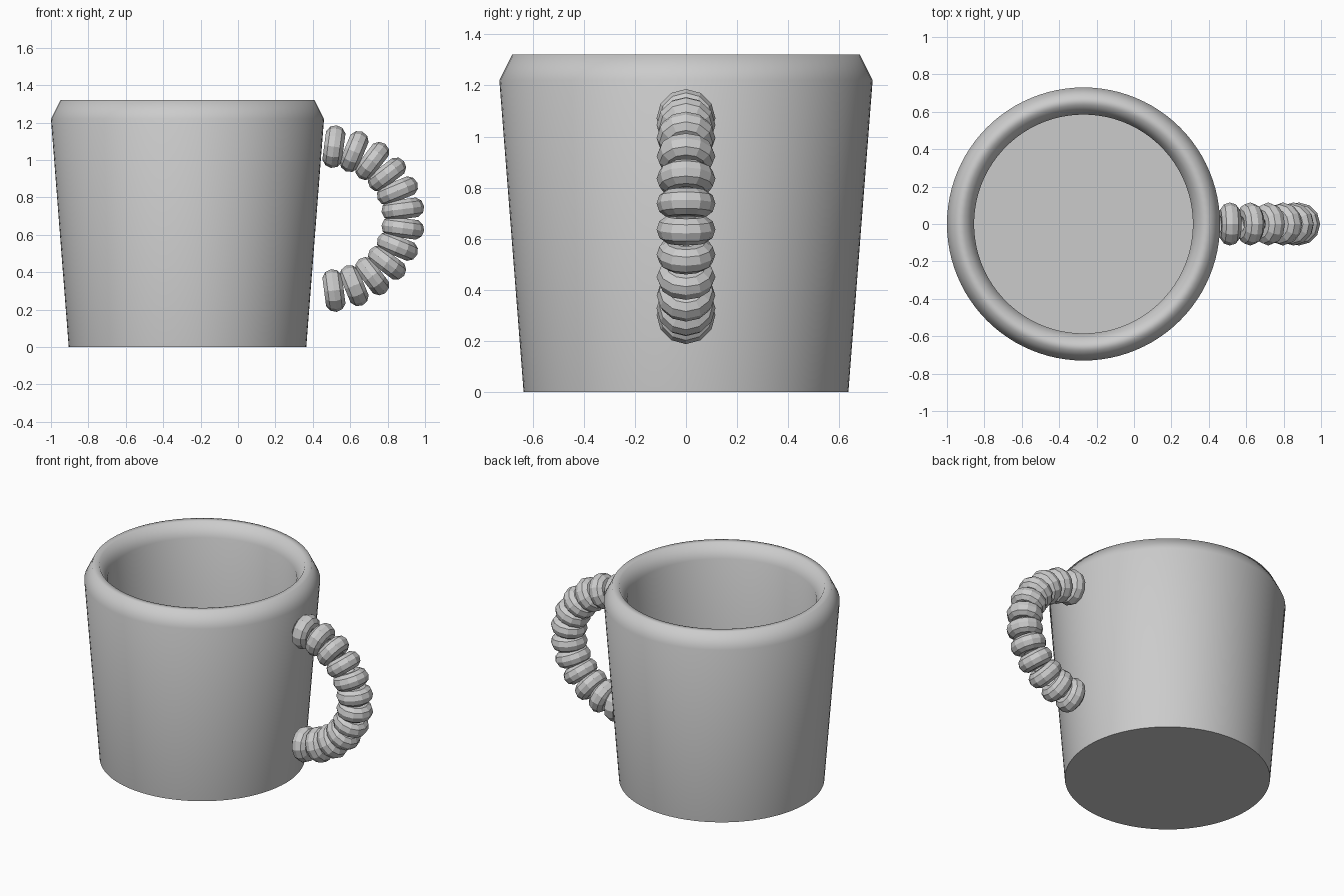
import bpy, bmesh, math

if "Cube" in bpy.data.objects:
    bpy.data.objects.remove(bpy.data.objects["Cube"])

CX = -0.27      # mug axis
SEG = 96


def finish(name, bm):
    bmesh.ops.recalc_face_normals(bm, faces=bm.faces[:])
    mesh = bpy.data.meshes.new(name)
    bm.to_mesh(mesh)
    bm.free()
    obj = bpy.data.objects.new(name, mesh)
    bpy.context.collection.objects.link(obj)
    return obj


# Mug body: lathed wall with chamfered rim, hollow inside
profile = [(0.635, 0), (0.73, 1.22), (0.68, 1.32), (0.635, 1.32),
           (0.585, 1.23), (0.585, 0.10)]
bm = bmesh.new()
rings = [[bm.verts.new((r * math.cos(2 * math.pi * i / SEG),
                        r * math.sin(2 * math.pi * i / SEG), z))
          for i in range(SEG)] for r, z in profile]
for a, b in zip(rings, rings[1:]):
    for i in range(SEG):
        j = (i + 1) % SEG
        bm.faces.new((a[i], a[j], b[j], b[i]))
bm.faces.new(rings[0])      # underside
bm.faces.new(rings[-1])     # inner floor
mug = finish("mug_body", bm)
mug.location.x = CX
bpy.context.view_layer.objects.active = mug
mug.select_set(True)
bpy.ops.object.shade_smooth_by_angle(angle=math.radians(70))
mug.select_set(False)

# Handle: twelve flat-shaded ring beads along a half ellipse
for k in range(12):
    a = math.radians(-82.5 + 15 * k)
    bpy.ops.mesh.primitive_torus_add(
        major_radius=0.060, minor_radius=0.055,
        major_segments=12, minor_segments=10,
        location=(0.457 + 0.428 * math.cos(a), 0, 0.687 + 0.388 * math.sin(a)),
        rotation=(0, -a, 0))
    bead = bpy.context.object
    bead.name = f"handle_bead_{k + 1}"
    bead.select_set(False)
